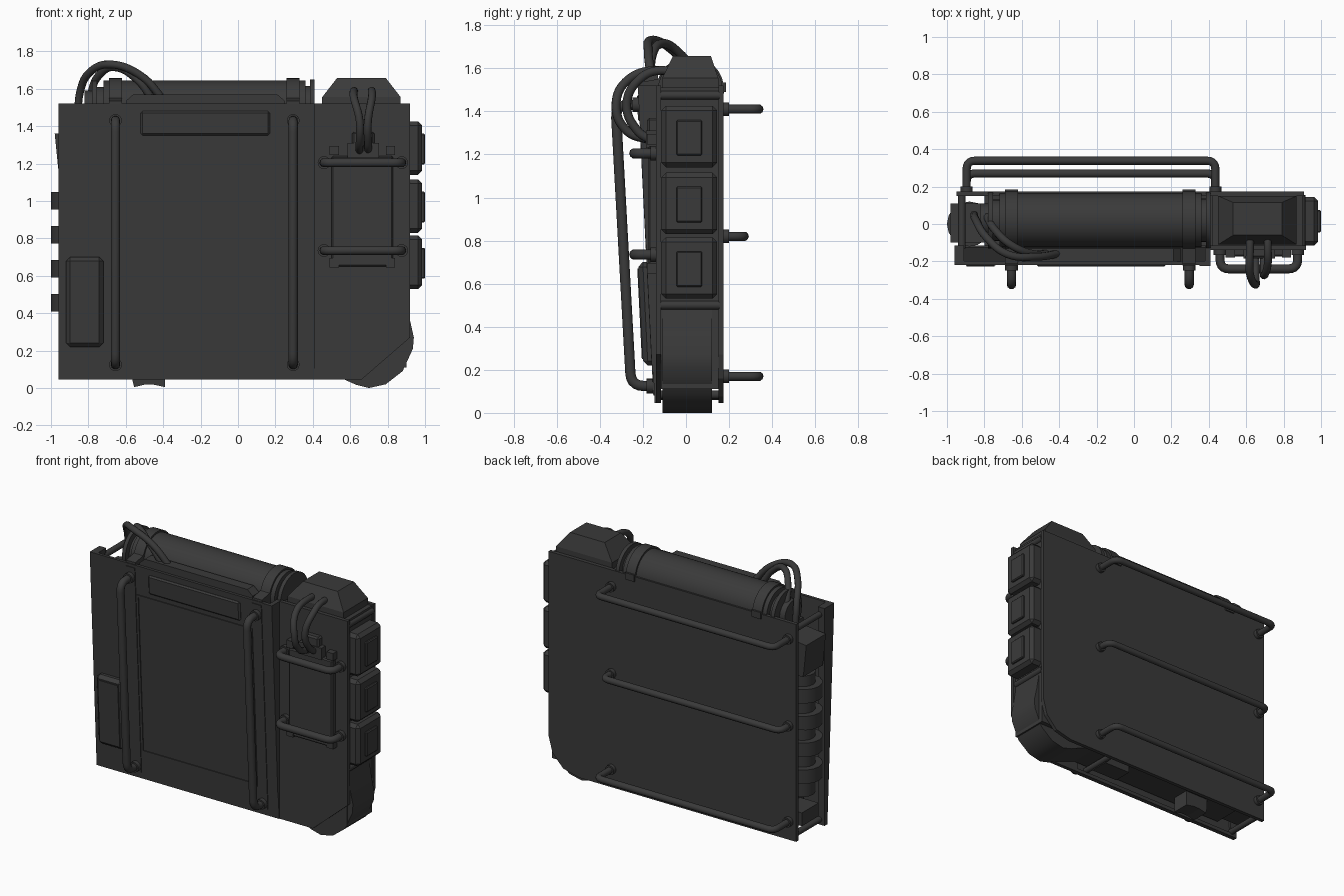
import bpy, bmesh, math
from mathutils import Vector, Matrix

cube = bpy.data.objects.get("Cube")
if cube:
    bpy.data.objects.remove(cube, do_unlink=True)

DARK = (0.042, 0.042, 0.042, 1)
mat = bpy.data.materials.new("dark grey")
mat.use_nodes = True
mat.diffuse_color = DARK
bsdf = next(n for n in mat.node_tree.nodes if n.type == 'BSDF_PRINCIPLED')
bsdf.inputs["Base Color"].default_value = DARK
bsdf.inputs["Roughness"].default_value = 0.6


def select(ob):
    bpy.ops.object.select_all(action='DESELECT')
    ob.select_set(True)
    bpy.context.view_layer.objects.active = ob


def add(name, bm, bevel=0, smooth=False):
    bmesh.ops.recalc_face_normals(bm, faces=bm.faces)
    mesh = bpy.data.meshes.new(name)
    bm.to_mesh(mesh)
    bm.free()
    mesh.materials.append(mat)
    ob = bpy.data.objects.new(name, mesh)
    bpy.context.collection.objects.link(ob)
    if bevel:
        mod = ob.modifiers.new("bevel", 'BEVEL')
        mod.width, mod.segments = bevel, 1
    if smooth:
        select(ob)
        bpy.ops.object.shade_smooth_by_angle(angle=math.radians(50))


def loft(name, rings, **kw):
    """Join matching cross-sections into a closed solid."""
    bm = bmesh.new()
    loops = [[bm.verts.new(p) for p in ring] for ring in rings]
    for a, b in zip(loops, loops[1:]):
        for i in range(len(a)):
            j = (i + 1) % len(a)
            bm.faces.new((a[i], a[j], b[j], b[i]))
    bm.faces.new(loops[0])
    bm.faces.new(loops[-1])
    add(name, bm, **kw)


def box(name, x, y, z, **kw):
    rect = [(x[0], y[0]), (x[1], y[0]), (x[1], y[1]), (x[0], y[1])]
    loft(name, [[(a, b, h) for a, b in rect] for h in z], **kw)


def prism(name, outline, y0, y1, **kw):
    loft(name, [[(x, y, z) for x, z in outline] for y in (y0, y1)], **kw)


def cylinder(name, a, b, r, sides=24):
    a, b = Vector(a), Vector(b)
    bm = bmesh.new()
    rot = (b - a).to_track_quat('Z', 'Y').to_matrix().to_4x4()
    bmesh.ops.create_cone(bm, cap_ends=True, segments=sides, radius1=r, radius2=r,
                          depth=(b - a).length, matrix=Matrix.Translation((a + b) / 2) @ rot)
    add(name, bm, smooth=True)


def tube(name, pts, r, fillet=0):
    """Bar with filleted corners, or without a fillet a hose flowing through the points."""
    pts = [Vector(p) for p in pts]
    cu = bpy.data.curves.new(name, 'CURVE')
    cu.dimensions, cu.bevel_depth, cu.bevel_resolution = '3D', r, 3
    cu.use_fill_caps = True
    if fillet:
        path = [pts[0]]
        for p, c, n in zip(pts, pts[1:], pts[2:]):
            a, b = c + (p - c).normalized() * fillet, c + (n - c).normalized() * fillet
            for i in range(6):
                t = i / 5
                path.append(a * (1 - t) ** 2 + c * 2 * t * (1 - t) + b * t * t)
        path.append(pts[-1])
        sp = cu.splines.new('POLY')
        sp.points.add(len(path) - 1)
        for q, p in zip(sp.points, path):
            q.co = (*p, 1)
    else:
        sp = cu.splines.new('BEZIER')
        sp.resolution_u = 8
        sp.bezier_points.add(len(pts) - 1)
        for q, p in zip(sp.bezier_points, pts):
            q.co = p
            q.handle_left_type = q.handle_right_type = 'AUTO'
    cu.materials.append(mat)
    ob = bpy.data.objects.new(name, cu)
    bpy.context.collection.objects.link(ob)
    select(ob)
    bpy.ops.object.convert(target='MESH')
    bpy.ops.object.shade_smooth_by_angle(angle=math.radians(50))


def front(z):
    """Depth of the sloping front face at height z."""
    return -0.145 - 0.05 * (z - 0.045)


def slab(name, x, z, out, **kw):
    """Plate lying on the sloping front face."""
    loft(name, [[(x[0], front(h) - out, h), (x[1], front(h) - out, h),
                 (x[1], front(h) + 0.02, h), (x[0], front(h) + 0.02, h)] for h in z], **kw)


# Back plate, right front plate and inner body
LOW, TOP = 0.045, 1.52
prism("back_plate", [(-0.95, LOW), (0.68, LOW), (0.8, 0.075), (0.88, 0.16), (0.91, 0.27),
                     (0.91, TOP), (-0.95, TOP)], 0.15, 0.175)
prism("right_front_plate", [(0.4, LOW), (0.66, LOW), (0.92, 0.27), (0.92, TOP), (0.4, TOP)], -0.14, -0.115)
box("inner_body", (-0.8, 0.9), (-0.115, 0.15), (0.11, 1.42))
box("right_upper_body", (0.42, 0.9), (-0.115, 0.15), (1.42, 1.51))

# Rounded lower corner
prism("corner_drum", [(0.38, 0.12), (0.57, LOW), (0.63, 0.018), (0.7, 0.0), (0.79, 0.02), (0.88, 0.09),
                      (0.935, 0.21), (0.94, 0.27), (0.92, 0.36), (0.9, 0.48), (0.5, 0.48)],
      -0.11, 0.12, smooth=True)

# Sloping front panel with rims
slab("front_panel", (-0.96, 0.41), (LOW, TOP), 0)
for name, x in (("left_rim", (-0.96, -0.91)), ("right_rim", (0.38, 0.41))):
    loft(name, [[(x[0], front(h), h), (x[1], front(h), h), (x[1], -0.115, h), (x[0], -0.115, h)]
                for h in (LOW, TOP)])
box("bottom_rim", (-0.96, 0.41), (-0.145, -0.115), (LOW, 0.07))

# Raised frame and label plate on the front panel
for x in ((-0.615, -0.6), (0.24, 0.255)):
    slab("frame_side", x, (0.23, 1.32), 0.006)
for z in ((0.23, 0.245), (1.305, 1.32)):
    slab("frame_bar", (-0.6, 0.24), z, 0.006)
slab("label_plate", (-0.52, 0.17), (1.35, 1.48), 0.012, bevel=0.01)
slab("edge_strip", (0.35, 0.41), (0.19, TOP), 0.005)
slab("side_pocket", (-0.92, -0.72), (0.22, 0.7), 0.045, bevel=0.022)
slab("side_pocket_face", (-0.895, -0.745), (0.25, 0.67), 0.05)
prism("top_flap", [(-0.6, 1.4), (0.25, 1.4), (0.25, 1.535), (0.21, 1.57), (-0.56, 1.57), (-0.6, 1.535)],
      -0.2, -0.13)

# Horizontal tank with end discs
Y, Z = 0.02, 1.5
for name, x0, x1, r in (("tank", -0.72, 0.36, 0.145), ("left_end", -0.755, -0.72, 0.11),
                        ("left_disc", -0.78, -0.755, 0.15), ("left_knob", -0.82, -0.78, 0.09),
                        ("right_end", 0.36, 0.385, 0.115), ("right_disc", 0.385, 0.41, 0.15)):
    cylinder(name, (x0, Y, Z), (x1, Y, Z), r, 32)

# Tank clamps running down into straps with long grab bars
for x in (-0.655, 0.295):
    a, b = x - 0.035, x + 0.035
    cylinder("clamp_band", (a, Y, Z), (b, Y, Z), 0.157, 32)
    box("clamp_foot", (a, b), (0.02, 0.185), (1.49, 1.535))
    loft("clamp_bridge", [[(s, 0.02, 1.655), (s, -0.09, 1.61), (s, -0.13, 1.55),
                           (s, -0.215, 1.535), (s, -0.215, 1.4), (s, 0.02, 1.4)] for s in (a, b)])
    slab("front_strap", (a, b), (0.08, 1.5), 0.005)
    lo, hi = 0.125, 1.43
    tube("front_grab_bar", [(x, front(lo), lo), (x, -0.255, lo), (x, -0.327, hi), (x, front(hi), hi)], 0.025, 0.06)
    for h in (lo, hi):
        cylinder("grab_bar_socket", (x, front(h), h), (x, front(h) - 0.035, h), 0.034, 16)

# Hoses over the left top corner
tube("outer_top_hose", [(-0.855, 0.05, 1.42), (-0.845, 0.02, 1.58), (-0.79, -0.07, 1.69),
                        (-0.68, -0.16, 1.73), (-0.52, -0.175, 1.67), (-0.39, -0.155, 1.53)], 0.021)
tube("inner_top_hose", [(-0.79, 0.07, 1.42), (-0.785, 0.04, 1.57), (-0.745, -0.03, 1.67),
                        (-0.66, -0.11, 1.715), (-0.54, -0.16, 1.65), (-0.45, -0.155, 1.53)], 0.021)

# Top right housing
loft("top_housing", [[(x, y, z) for x, y in ((a, c), (b, c), (b, d), (a, d))]
                     for a, b, c, d, z in ((0.45, 0.87, -0.11, 0.15, 1.5), (0.45, 0.87, -0.11, 0.15, 1.555),
                                           (0.53, 0.79, -0.06, 0.115, 1.658))])

# Small front device with bars, clips and hoses
box("device_body", (0.5, 0.83), (-0.175, -0.13), (0.65, 1.24), bevel=0.008)
box("connector_base", (0.585, 0.755), (-0.185, -0.13), (1.23, 1.31))
box("connector", (0.61, 0.73), (-0.18, -0.13), (1.29, 1.37), bevel=0.01)
for z in (0.735, 1.205):
    tube("device_bar", [(0.46, -0.13, z), (0.46, -0.24, z), (0.875, -0.24, z), (0.875, -0.13, z)], 0.024, 0.05)
    for x in (0.46, 0.875):
        cylinder("device_bar_socket", (x, -0.13, z), (x, -0.165, z), 0.034, 16)
for z in (0.67, 1.27):
    for x in (0.515, 0.815):
        box("clip", (x - 0.025, x + 0.025), (-0.18, -0.13), (z - 0.025, z + 0.025))
for top, low, reach in ((0.62, 0.65, -0.325), (0.715, 0.695, -0.275)):
    tube("front_hose", [(top, 0, 1.56), (top, -0.12, 1.59), (top, reach + 0.06, 1.55),
                        (low, reach, 1.43), (low, reach + 0.05, 1.31), (low, -0.16, 1.265)], 0.021)

# Side modules on the right edge
for z in (0.53, 0.83, 1.14):
    box("side_module", (0.88, 0.985), (-0.115, 0.145), (z, z + 0.285), bevel=0.022)
    box("module_face", (0.97, 1.0), (-0.045, 0.075), (z + 0.055, z + 0.22), bevel=0.006)
for z in (0.5, 1.475):
    cylinder("edge_rod", (0.895, -0.12, z), (0.895, 0.155, z), 0.021, 16)

# Left edge: ribbed canister, vent box and spacers
cylinder("canister", (-0.875, 0, 0.3), (-0.875, 0, 1.12), 0.08, 16)
for i in range(4):
    z = 0.455 + 0.182 * i
    cylinder("canister_rib", (-0.88, 0, z - 0.047), (-0.88, 0, z + 0.047), 0.12, 16)
prism("vent_box", [(-0.8, 1.14), (-0.955, 1.14), (-0.962, 1.18), (-0.98, 1.36), (-0.8, 1.38)], -0.1, 0.11)
box("lower_spacer", (-0.94, -0.8), (-0.08, 0.1), (0.12, 0.21))
for x, z in ((-0.92, 1.47), (-0.92, 0.08), (0.3, 0.085)):
    cylinder("spacer_rod", (x, -0.13, z), (x, 0.16, z), 0.02, 12)

# Underside latch and block
prism("bottom_latch", [(-0.565, 0.045), (-0.555, 0.005), (-0.5, 0.018), (-0.45, 0.018), (-0.39, 0.005),
                       (-0.39, 0.13), (-0.565, 0.13)], -0.06, 0.06)
box("bottom_block", (0.1, 0.3), (-0.06, 0.07), (0.06, 0.13))

# Back rails
for z, depth in ((0.17, 0.338), (0.82, 0.27), (1.41, 0.338)):
    tube("back_rail", [(-0.895, 0.16, z), (-0.895, depth, z), (0.435, depth, z), (0.435, 0.16, z)], 0.022, 0.045)
    for x in (-0.895, 0.435):
        cylinder("rail_socket", (x, 0.17, z), (x, 0.2, z), 0.032, 16)
